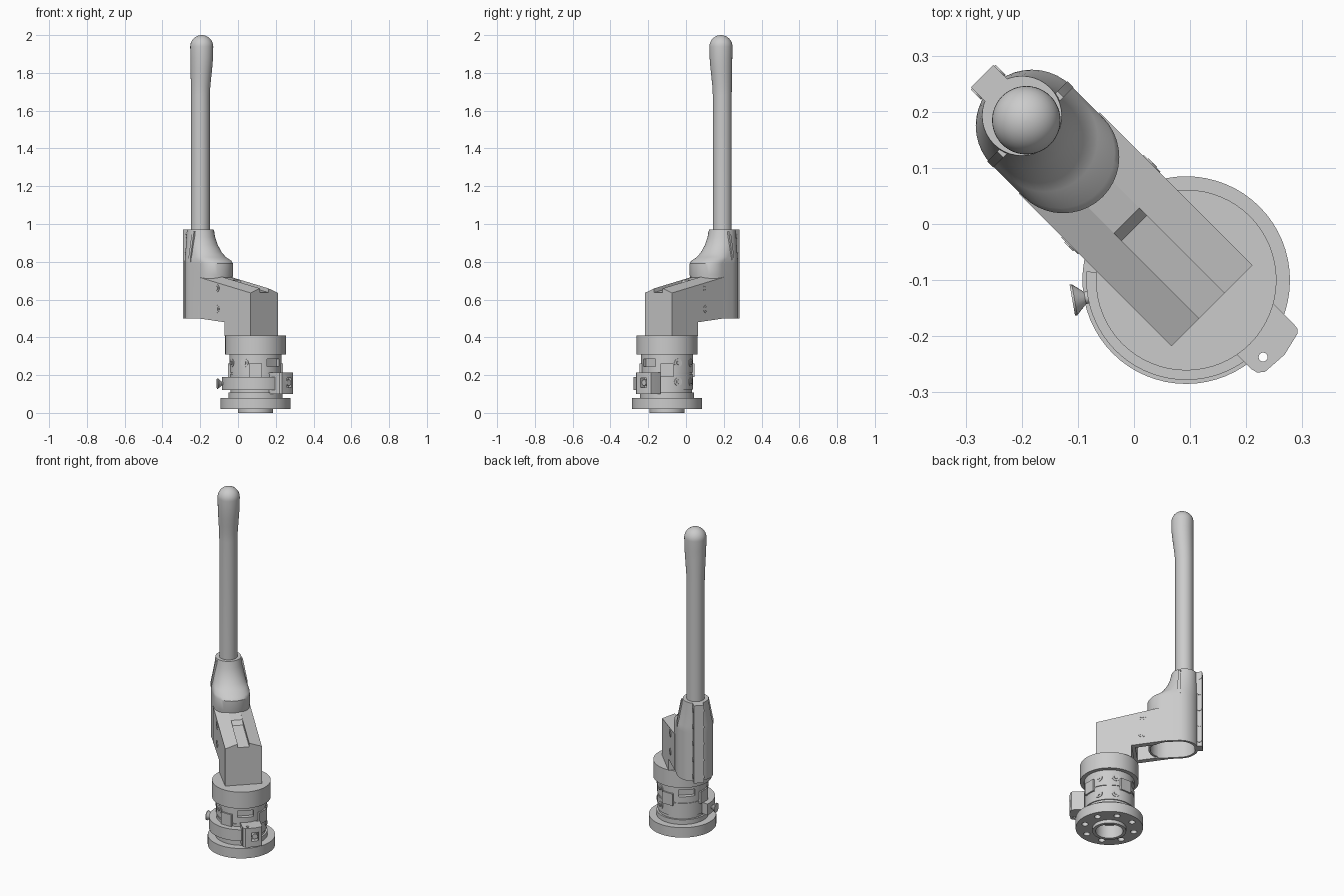
import bpy, bmesh
from math import sin, cos, pi, radians
from mathutils import Matrix, Vector

if "Cube" in bpy.data.objects:
    bpy.data.objects.remove(bpy.data.objects["Cube"])

# Local frame: x runs along the arm (towards the handle), origin on the base axis
FRAME = Matrix.Translation((0.093, -0.1, 0)) @ Matrix.Rotation(radians(135), 4, 'Z')


def finish(bm, name, angle=30, cuts=()):
    bmesh.ops.remove_doubles(bm, verts=bm.verts, dist=1e-5)
    bmesh.ops.recalc_face_normals(bm, faces=bm.faces)
    me = bpy.data.meshes.new(name)
    bm.to_mesh(me)
    bm.free()
    ob = bpy.data.objects.new(name, me)
    bpy.context.collection.objects.link(ob)
    ob.matrix_world = FRAME
    bpy.ops.object.select_all(action='DESELECT')
    ob.select_set(True)
    bpy.context.view_layer.objects.active = ob
    for c in cuts:
        mod = ob.modifiers.new('cut', 'BOOLEAN')
        mod.operation, mod.object, mod.solver = 'DIFFERENCE', c, 'EXACT'
        bpy.ops.object.modifier_apply(modifier=mod.name)
    bpy.ops.object.shade_smooth_by_angle(angle=radians(angle))
    return ob


def loft(bm, rings):
    vs = [[bm.verts.new(p) for p in r] for r in rings]
    for a, b in zip(vs, vs[1:]):
        n = len(a)
        for i in range(n):
            bm.faces.new((a[i], a[(i + 1) % n], b[(i + 1) % n], b[i]))
    bm.faces.new(vs[0])
    bm.faces.new(vs[-1])


def circle(r, z, cx=0.0, n=48):
    return [(cx + r * cos(2 * pi * i / n), r * sin(2 * pi * i / n), z) for i in range(n)]


def stadium(u0, u1, w, z, n=20):
    pts = []
    for c, start in ((u1 - w, -pi / 2), (u0 + w, pi / 2)):
        for i in range(n + 1):
            a = start + pi * i / n
            pts.append((c + w * cos(a), w * sin(a), z))
    return pts


def box(bm, x, y, z, rot=0.0):
    m = (Matrix.Rotation(radians(rot), 4, 'Z')
         @ Matrix.Translation(((x[0] + x[1]) / 2, (y[0] + y[1]) / 2, (z[0] + z[1]) / 2))
         @ Matrix.Diagonal((x[1] - x[0], y[1] - y[0], z[1] - z[0], 1)))
    bmesh.ops.create_cube(bm, size=1, matrix=m)


def rod(bm, a, b, r, r2=None, n=20):
    a, b = Vector(a), Vector(b)
    d = b - a
    m = Matrix.Translation((a + b) / 2) @ d.to_track_quat('Z', 'Y').to_matrix().to_4x4()
    bmesh.ops.create_cone(bm, cap_ends=True, segments=n, radius1=r,
                          radius2=r if r2 is None else r2, depth=d.length, matrix=m)


def radial(angle, r, z):
    return (r * cos(radians(angle)), r * sin(radians(angle)), z)


cutters = []


def cutter(bm, name):
    ob = finish(bm, name)
    ob.hide_render = True
    cutters.append(ob)
    return ob


# Base flange with bottom boss, bore and bolt holes
bm = bmesh.new()
for i in range(8):
    p = radial(i * 45 + 22.5, 0.14, -0.01)
    rod(bm, p, (p[0], p[1], 0.055), 0.018)
holes = cutter(bm, 'flange_holes')
bm = bmesh.new()
loft(bm, [circle(r, z, n=64) for r, z in ((0.075, 0.08), (0.075, 0), (0.093, 0), (0.093, 0.02),
                                          (0.185, 0.02), (0.185, 0.08))])
finish(bm, 'base_flange', cuts=[holes])

# Swivel body with slotted windows
bm = bmesh.new()
for a in (0, 180):
    box(bm, (0.112, 0.2), (-0.045, 0.045), (0.245, 0.285), a)
slots = cutter(bm, 'body_slots')
bm = bmesh.new()
loft(bm, [circle(r, z, n=64) for r, z in ((0.143, 0.079), (0.143, 0.108), (0.132, 0.108), (0.132, 0.125),
                                          (0.138, 0.125), (0.138, 0.205), (0.134, 0.205),
                                          (0.134, 0.215), (0.138, 0.215), (0.138, 0.312))])
finish(bm, 'swivel_body', cuts=[slots])

# Key lugs and bolt heads around the body
bm = bmesh.new()
for a in (45, 135, 225, 315):
    box(bm, (0.12, 0.146), (-0.034, 0.034), (0.19, 0.262), a)
finish(bm, 'key_lugs')
bm = bmesh.new()
for a in (90, 270):
    for d in (-20, 20):
        for z in (0.265, 0.165):
            rod(bm, radial(a + d, 0.13, z), radial(a + d, 0.14, z), 0.022)
            rod(bm, radial(a + d, 0.135, z), radial(a + d, 0.144, z), 0.011, n=6)
finish(bm, 'body_bolts')

# Top collar
bm = bmesh.new()
loft(bm, [circle(0.161, 0.31, n=64), circle(0.161, 0.41, n=64)])
finish(bm, 'top_collar')

# Partial clamp ring
bm = bmesh.new()
arc = []
for i in range(33):
    a = 40 + 160 * i / 32
    arc.append([radial(a, r, z) for r, z in ((0.13, 0.122), (0.178, 0.122), (0.178, 0.19), (0.13, 0.19))])
loft(bm, arc)
finish(bm, 'clamp_ring')

# Latch tab with pin hole and notch
bm = bmesh.new()
rod(bm, (-0.194, 0, 0.05), (-0.194, 0, 0.3), 0.008)
pin_hole = cutter(bm, 'latch_pin_hole')
bm = bmesh.new()
box(bm, (-0.25, -0.187), (-0.058, -0.018), (0.135, 0.185))
notch = cutter(bm, 'latch_notch')
bm = bmesh.new()
tab = [(-0.13, -0.08), (-0.13, 0.03), (-0.194, 0.03), (-0.206, 0.027), (-0.215, 0.016),
       (-0.218, -0.03), (-0.208, -0.072), (-0.201, -0.079), (-0.192, -0.08)]
loft(bm, [[(x, y, z) for x, y in tab] for z in (0.1, 0.215)])
finish(bm, 'latch_tab', cuts=[pin_hole, notch])
bm = bmesh.new()
rod(bm, (-0.18, -0.038, 0.16), (-0.212, -0.038, 0.16), 0.016)
finish(bm, 'latch_screw')

# Thumb knob on the clamp
bm = bmesh.new()
rod(bm, radial(55, 0.16, 0.155), radial(55, 0.19, 0.155), 0.011)
rod(bm, radial(55, 0.182, 0.155), radial(55, 0.202, 0.155), 0.01, 0.028)
rod(bm, radial(55, 0.202, 0.155), radial(55, 0.206, 0.155), 0.028)
finish(bm, 'thumb_knob')

# Hollows under the arm and inside the socket
bm = bmesh.new()
loft(bm, [stadium(0.226, 0.474, 0.086, z) for z in (0.4, 0.77)])
hollow = cutter(bm, 'socket_hollow')
bm = bmesh.new()
box(bm, (0.15, 0.3), (-0.07, 0.07), (0.4, 0.58))
under = cutter(bm, 'arm_hollow')


# Offset arm: sloping chamfered top with a channel near the front
def arm_section(u, zb, depth):
    zs = 0.635 + 0.215 * (u + 0.065)
    zt = zs + 0.024
    zc = zt - depth
    return [(u, y, z) for y, z in ((-0.102, zb), (0.102, zb), (0.102, zs), (0.032, zt),
                                   (0.032, zc), (-0.032, zc), (-0.032, zt), (-0.102, zs))]


bm = bmesh.new()
loft(bm, [arm_section(*s) for s in ((-0.065, 0.408, 0.022), (0.13, 0.408, 0.022),
                                    (0.131, 0.48, 0.022), (0.15, 0.482, 0.002), (0.32, 0.5, 0.002))])
finish(bm, 'offset_arm', cuts=[hollow, under])

# Handle socket: round collar flaring down into an oval sleeve
bm = bmesh.new()
loft(bm, [stadium(*s) for s in (
    (0.343, 0.485, 0.071, 0.97), (0.334, 0.486, 0.075, 0.93), (0.318, 0.487, 0.082, 0.89),
    (0.29, 0.488, 0.089, 0.85), (0.262, 0.489, 0.095, 0.825), (0.222, 0.489, 0.1, 0.805),
    (0.21, 0.489, 0.1, 0.79), (0.21, 0.489, 0.1, 0.73), (0.216, 0.489, 0.1, 0.71),
    (0.216, 0.489, 0.1, 0.5))])
finish(bm, 'handle_socket', cuts=[hollow])

# Side fins where the front hood meets the rear shell
bm = bmesh.new()
for s in (-1, 1):
    fin = [(s * 0.06, 0.96), (s * 0.076, 0.96), (s * 0.101, 0.83), (s * 0.101, 0.8), (s * 0.06, 0.8)]
    loft(bm, [[(u, y, z) for y, z in fin] for u in (0.385, 0.4)])
finish(bm, 'socket_fins')

# Cross bolts through the arm
bm = bmesh.new()
for z in (0.66, 0.55):
    for s in (-1, 1):
        rod(bm, (0.19, s * 0.095, z), (0.19, s * 0.104, z), 0.021)
        rod(bm, (0.19, s * 0.1, z), (0.19, s * 0.106, z), 0.013, n=6)
finish(bm, 'arm_bolts')

# Rear clamping strip and its screws
bm = bmesh.new()
box(bm, (0.47, 0.514), (-0.028, 0.028), (0.5, 0.97))
finish(bm, 'rear_strip')
bm = bmesh.new()
for i in range(5):
    z = 0.535 + i * 0.1
    for s in (-1, 1):
        rod(bm, (0.499, s * 0.02, z), (0.499, s * 0.031, z), 0.013, n=12)
finish(bm, 'strip_screws')

# Lever handle: straight shaft swelling on the front side into a domed grip
bm = bmesh.new()
shaft = [(0.768, 0.05), (1.68, 0.05), (1.73, 0.0515), (1.78, 0.0545), (1.83, 0.0575), (1.88, 0.06)]
rings = [circle(r, z, 0.463 - r) for z, r in shaft]
for i in range(11):
    a = radians(i * 8.8)
    rings.append(circle(0.061 * cos(a), 1.939 + 0.061 * sin(a), 0.403))
loft(bm, rings)
finish(bm, 'lever_handle', 40)

for c in cutters:
    bpy.data.objects.remove(c, do_unlink=True)
